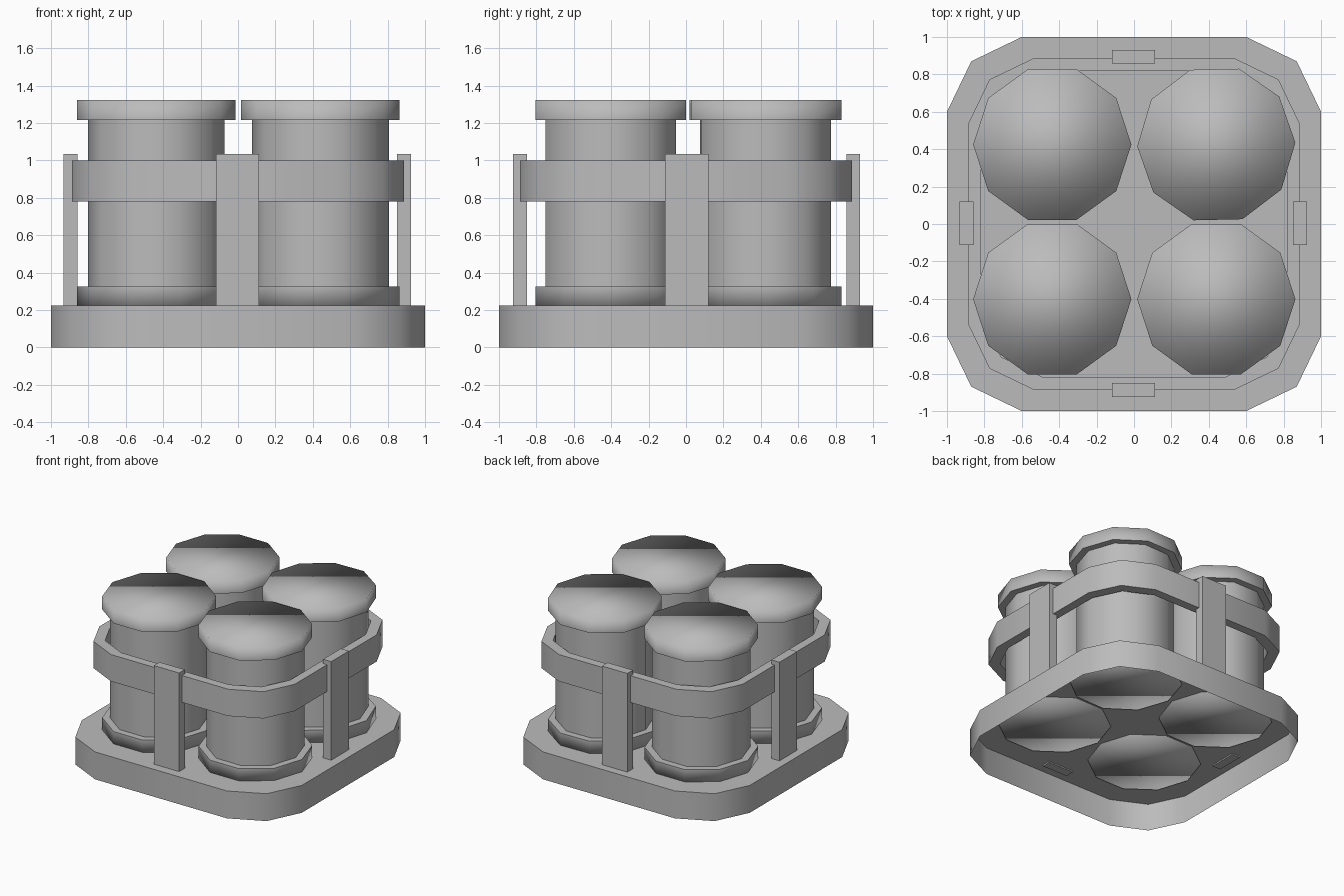
import bpy, bmesh
from math import cos, sin, pi, radians

if "Cube" in bpy.data.objects:
    bpy.data.objects.remove(bpy.data.objects["Cube"])

grey = bpy.data.materials.new("plain grey")
grey.use_nodes = True
grey.diffuse_color = (0.5, 0.5, 0.5, 1)
grey.node_tree.nodes["Principled BSDF"].inputs["Base Color"].default_value = (0.5, 0.5, 0.5, 1)


def finish(bm, name, location=(0, 0, 0), turn=0):
    mesh = bpy.data.meshes.new(name)
    bm.to_mesh(mesh)
    bm.free()
    mesh.materials.append(grey)
    obj = bpy.data.objects.new(name, mesh)
    obj.location = location
    obj.rotation_euler.z = turn
    bpy.context.collection.objects.link(obj)
    return obj


def loft(bm, rings, closed=False):
    """Join successive rings of points with smooth quads."""
    loops = [[bm.verts.new(p) for p in ring] for ring in rings]
    pairs = list(zip(loops, loops[1:]))
    if closed:
        pairs.append((loops[-1], loops[0]))
    for low, high in pairs:
        for i in range(len(low)):
            j = (i + 1) % len(low)
            bm.faces.new((low[i], low[j], high[j], high[i])).smooth = True
    return loops


def sharpen(bm, loop):
    for a, b in zip(loop, loop[1:] + loop[:1]):
        bm.edges.get((a, b)).smooth = False


def rounded_square(size, z):
    """Square outline whose corners are cut by three short sides."""
    corner = ((1, 0.6), (0.87, 0.87), (0.6, 1))
    points = []
    for quarter in range(4):
        c, s = ((1, 0), (0, 1), (-1, 0), (0, -1))[quarter]
        points += [((x * c - y * s) * size, (x * s + y * c) * size, z) for x, y in corner]
    return points


# Tray: a shell open underneath
bm = bmesh.new()
bottom, top = loft(bm, [rounded_square(1, 0), rounded_square(1, 0.225)])
bm.faces.new(top)
sharpen(bm, top)
finish(bm, "tray")

# Strap around the drums
bm = bmesh.new()
for loop in loft(bm, [rounded_square(0.888, 0.78), rounded_square(0.888, 1.0),
                      rounded_square(0.817, 1.0), rounded_square(0.817, 0.78)], closed=True):
    sharpen(bm, loop)
finish(bm, "strap")


# Posts on the four sides
def post(name, x, y, wide, deep):
    bm = bmesh.new()
    bmesh.ops.create_cube(bm, size=1)
    low, high = 0.215, 1.035
    bmesh.ops.scale(bm, vec=(wide, deep, high - low), verts=bm.verts)
    finish(bm, name, (x, y, (low + high) / 2))


post("front_post", -0.003, -0.888, 0.23, 0.074)
post("back_post", -0.003, 0.894, 0.23, 0.074)
post("left_post", 0.888, 0.004, 0.074, 0.23)
post("right_post", -0.896, 0.004, 0.074, 0.23)


# Ten-sided drums with a wide rim at each end
def drum(name, x, y, turn=0):
    rim, body = 0.423, 0.366
    profile = [(rim, 0.219), (rim, 0.326), (body, 0.326),
               (body, 1.215), (rim, 1.215), (rim, 1.322)]
    bm = bmesh.new()
    loops = loft(bm, [[(r * cos(i * pi / 5), r * sin(i * pi / 5), z) for i in range(10)]
                      for r, z in profile])
    for loop in loops[1:-1]:
        sharpen(bm, loop)
    bm.faces.new(loops[-1]).smooth = True
    bm.faces.new(loops[0][::-1]).smooth = True
    finish(bm, name, (x, y, 0), turn)


drum("front_right_drum", -0.437, -0.402)
drum("front_left_drum", 0.44, -0.402)
drum("back_right_drum", -0.437, 0.425)
drum("back_left_drum", 0.44, 0.425, radians(1.3))
